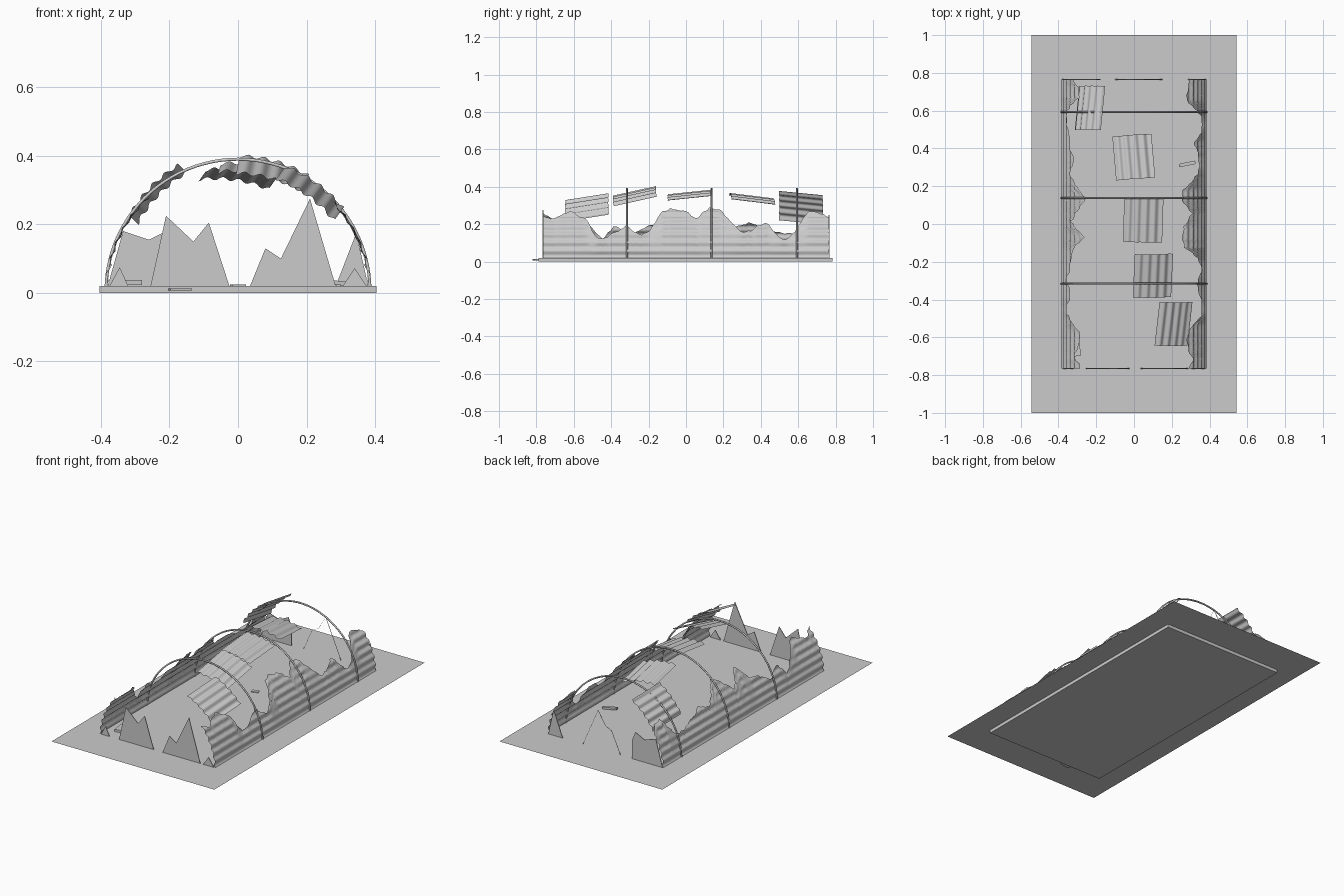
import bpy, bmesh, math, random
from mathutils import Euler

random.seed(4)
if "Cube" in bpy.data.objects:
    bpy.data.objects.remove(bpy.data.objects["Cube"])

RADIUS, FLOOR, END = 0.383, 0.02, 0.765

grey = bpy.data.materials.new("weathered grey")
grey.use_nodes = True
COLOUR = (0.6, 0.6, 0.6, 1)
grey.diffuse_color = COLOUR
grey.node_tree.nodes["Principled BSDF"].inputs["Base Color"].default_value = COLOUR


def finish(name, bm, smooth=False):
    mesh = bpy.data.meshes.new(name)
    bm.to_mesh(mesh)
    bm.free()
    obj = bpy.data.objects.new(name, mesh)
    bpy.context.collection.objects.link(obj)
    mesh.materials.append(grey)
    for poly in mesh.polygons:
        poly.use_smooth = smooth
    return obj


def box(name, centre, size, turn=(0, 0, 0)):
    bm = bmesh.new()
    bmesh.ops.create_cube(bm, size=1)
    bmesh.ops.scale(bm, vec=size, verts=bm.verts)
    obj = finish(name, bm)
    obj.location, obj.rotation_euler = centre, turn
    return obj


def grid(name, columns, rows, point):
    """Smooth sheet from point(u, v) with u and v running 0..1."""
    bm = bmesh.new()
    vs = [[bm.verts.new(point(i / columns, j / rows)) for j in range(rows + 1)]
          for i in range(columns + 1)]
    for i in range(columns):
        for j in range(rows):
            bm.faces.new((vs[i][j], vs[i + 1][j], vs[i + 1][j + 1], vs[i][j + 1]))
    return finish(name, bm, True)


def wave(length):
    return 0.005 * math.sin(length * 2 * math.pi / 0.046)


def height_at(profile, y):
    for (y0, z0), (y1, z1) in zip(profile, profile[1:]):
        if y <= y1:
            return z0 + (z1 - z0) * (y - y0) / (y1 - y0)
    return profile[-1][1]


# Ground sheet and the floor slab below it
bm = bmesh.new()
bmesh.ops.create_grid(bm, x_segments=1, y_segments=1, size=1)
bmesh.ops.scale(bm, vec=(0.542, 1, 1), verts=bm.verts)
finish("ground_sheet", bm).location.z = FLOOR
box("floor_slab", (0, -0.003, 0.0098), (0.808, 1.57, 0.0195))

# Torn corrugated side walls following the arch
left_edge = [(-.765, .25), (-.72, .227), (-.61, .27), (-.53, .22), (-.48, .13), (-.44, .12),
             (-.4, .147), (-.32, .19), (-.24, .136), (-.19, .17), (-.13, .27), (-.08, .286),
             (0, .27), (.055, .23), (.1, .27), (.135, .29), (.18, .28), (.25, .205),
             (.3, .152), (.35, .17), (.43, .21), (.49, .14), (.53, .115), (.58, .16),
             (.64, .254), (.68, .27), (.765, .243)]
right_edge = [(-.765, .26), (-.7, .22), (-.59, .264), (-.5, .18), (-.45, .12), (-.38, .19),
              (-.3, .14), (-.2, .19), (-.14, .2), (-.07, .28), (.01, .19), (.08, .25),
              (.14, .285), (.2, .23), (.26, .18), (.34, .21), (.42, .18), (.52, .15),
              (.6, .15), (.67, .25), (.73, .24), (.765, .2)]


def side_wall(name, side, profile):
    columns = 110
    jitter = [random.uniform(-0.004, 0.004) for _ in range(columns + 1)]

    def point(u, v):
        y = (2 * u - 1) * END
        top = height_at(profile, y) + jitter[round(u * columns)]
        low = math.asin(FLOOR / RADIUS)
        angle = low + v * (math.asin(top / RADIUS) - low)
        r = RADIUS + wave(angle * RADIUS)
        return side * r * math.cos(angle), y, r * math.sin(angle)
    grid(name, columns, 36, point)


side_wall("left_wall", 1, left_edge)
side_wall("right_wall", -1, right_edge)

# Bare frame hoops
for number, y in enumerate((-0.316, 0.137, 0.593)):
    curve = bpy.data.curves.new("frame_hoop", "CURVE")
    curve.dimensions = "3D"
    curve.bevel_depth, curve.bevel_resolution = 0.005, 1
    spline = curve.splines.new("POLY")
    spline.points.add(48)
    for i, p in enumerate(spline.points):
        a = math.pi * i / 48
        p.co = (0.385 * math.cos(a), y, 0.005 + 0.385 * math.sin(a), 1)
    hoop = bpy.data.objects.new("frame_hoop_%d" % (number + 1), curve)
    bpy.context.collection.objects.link(hoop)
    curve.materials.append(grey)

# Loose corrugated roof panels: centre, then pitch, roll and yaw in degrees
panels = [((.215, -.53, .298), (11, 36, 0)), ((.103, -.275, .355), (13, 16, 1)),
          ((.05, .02, .36), (6, 8, -1)), ((0, .355, .34), (-7, 8, 4)),
          ((-.24, .615, .295), (-8, -46, 0))]


def panel_point(u, v):
    x = (u - 0.5) * 0.208
    return x, (v - 0.5) * 0.235, 0.004 - x * x / (2 * RADIUS) + wave(x)


for number, (centre, turn) in enumerate(panels):
    panel = grid("roof_panel_%d" % (number + 1), 48, 4, panel_point)
    panel.location = centre
    panel.rotation_euler = Euler([math.radians(a) for a in turn])


# Jagged remains of the end walls
def shard(name, y, outline, capped=True):
    bm = bmesh.new()
    front = [bm.verts.new((x, y - 0.002, z)) for x, z in outline]
    back = [bm.verts.new((x, y + 0.002, z)) for x, z in outline]
    if capped:
        bm.faces.new(front)
        bm.faces.new(back[::-1])
    count = len(outline)
    for i in range(count if capped else count - 1):
        j = (i + 1) % count
        bm.faces.new((front[j], front[i], back[i], back[j]))
    finish(name, bm)


shard("front_shard_right", -END, [(-.255, .02), (-.21, .225), (-.13, .15), (-.085, .205), (-.025, .02)])
shard("front_shard_left", -END, [(.035, .02), (.08, .13), (.125, .1), (.21, .275), (.285, .02)])
shard("front_stub_right", -END, [(-.375, .02), (-.345, .075), (-.32, .02)])
shard("front_stub_left", -END, [(.305, .02), (.34, .072), (.375, .02)])
shard("back_shard_right", END, [(-.38, .02), (-.335, .18), (-.26, .155), (-.2, .185), (-.177, .13), (-.177, .02)])
shard("back_shard_left", END, [(.285, .02), (.345, .175), (.38, .02)])
shard("back_torn_rim", END, [(.15, .02), (.05, .25), (0, .17), (-.04, .15), (-.1, .02)], capped=False)

# Small debris
box("fallen_plank_left", (.283, .318, .03), (.085, .018, .012), (0, 0.1, 0.2))
box("fallen_plank_right", (-.31, -.66, .03), (.05, .08, .014), (0, 0, 0.15))
box("buried_plank", (-.168, -.80, .01), (.064, .03, .006), (0, 0, 0.2))
box("floor_scrap", (0, .165, .022), (.04, .025, .004), (0, 0, 0.3))
